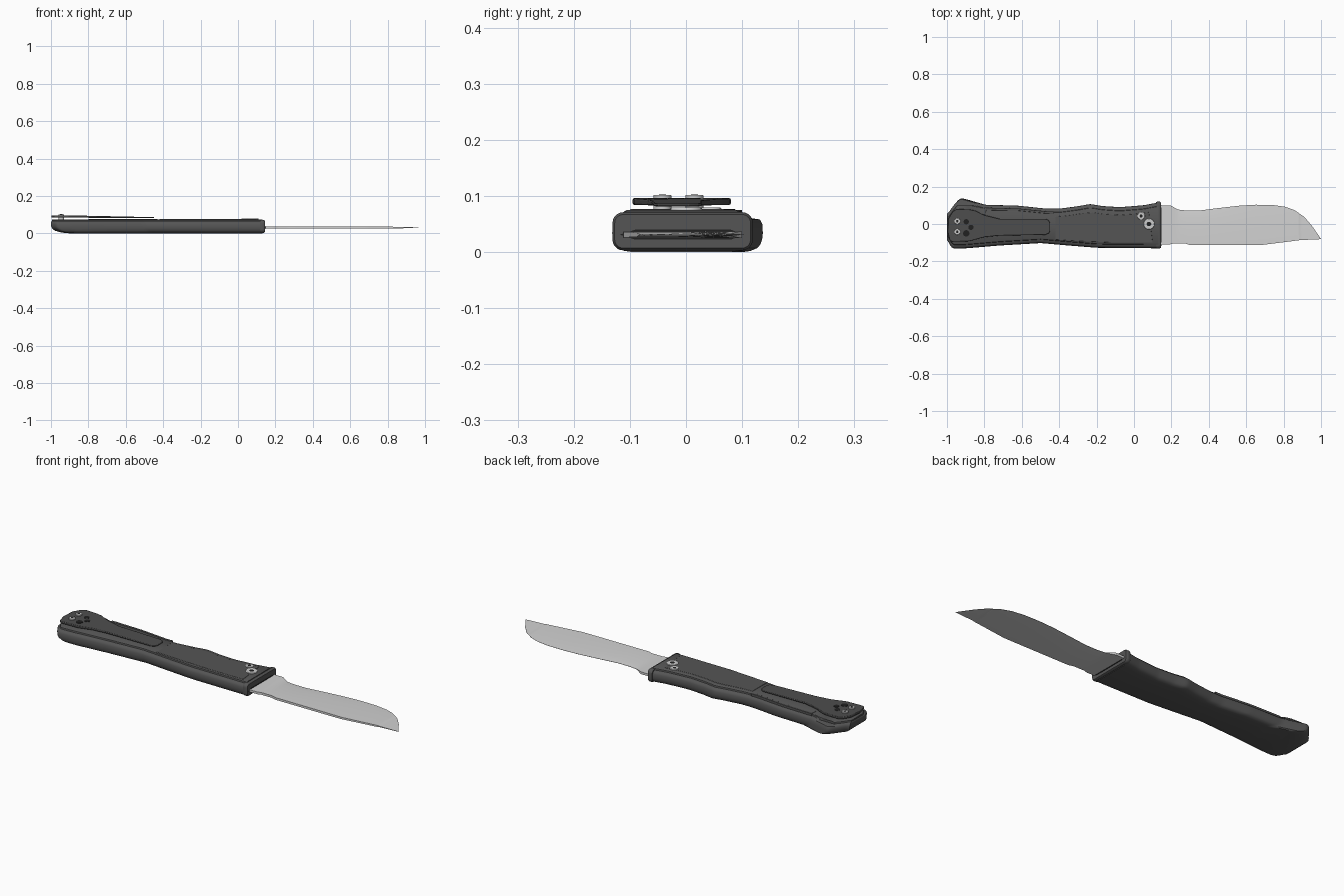
import bpy, bmesh, math

if "Cube" in bpy.data.objects:
    bpy.data.objects.remove(bpy.data.objects["Cube"])


def material(name, v):
    m = bpy.data.materials.new(name)
    m.diffuse_color = (v, v, v, 1)
    m.use_nodes = True
    m.node_tree.nodes["Principled BSDF"].inputs["Base Color"].default_value = m.diffuse_color
    return m


GRIP = material("dark grey grip", 0.09)
CLIP = material("charcoal clip", 0.075)
STEEL = material("bright steel", 0.64)
SCREW = material("screw metal", 0.6)
BLACK = material("black recess", 0.015)


def finish(name, bm, mat, angle=30, bevel=0):
    bmesh.ops.recalc_face_normals(bm, faces=bm.faces)
    me = bpy.data.meshes.new(name)
    bm.to_mesh(me)
    bm.free()
    ob = bpy.data.objects.new(name, me)
    bpy.context.collection.objects.link(ob)
    me.materials.append(mat)
    if bevel:
        b = ob.modifiers.new("Bevel", "BEVEL")
        b.width, b.segments, b.limit_method = bevel, 2, 'ANGLE'
    bpy.ops.object.select_all(action='DESELECT')
    ob.select_set(True)
    bpy.context.view_layer.objects.active = ob
    bpy.ops.object.shade_smooth_by_angle(angle=math.radians(angle))
    return ob


def lerp(pts, x):
    if x <= pts[0][0]:
        return pts[0][1]
    for (a, ya), (b, yb) in zip(pts, pts[1:]):
        if x <= b:
            return ya + (yb - ya) * (x - a) / (b - a)
    return pts[-1][1]


def soft(pts, x, w):
    # rounded version of a piecewise linear curve
    return sum(lerp(pts, x + w * k / 4) for k in range(-4, 5)) / 9


def loft(bm, rings, cap=True):
    vs = [[bm.verts.new(p) for p in r] for r in rings]
    n = len(vs[0])
    for a, b in zip(vs, vs[1:]):
        for i in range(n):
            j = (i + 1) % n
            bm.faces.new((a[i], a[j], b[j], b[i]))
    if cap:
        bm.faces.new(vs[0])
        bm.faces.new(vs[-1])


def plate(name, outline, zlow, zhigh, mat, bevel=0.0015):
    # flat plate whose heights may depend on x
    bm = bmesh.new()
    loft(bm, [[(x, y, zlow(x)) for x, y in outline],
              [(x, y, zhigh(x)) for x, y in outline]])
    return finish(name, bm, mat, 30, bevel)


def disc(name, x, y, z0, z1, r, mat, sides=24, bevel=0):
    ring = [(x + r * math.cos(2 * math.pi * i / sides),
             y + r * math.sin(2 * math.pi * i / sides)) for i in range(sides)]
    return plate(name, ring, lambda _: z0, lambda _: z1, mat, bevel)


# Handle: stacked outlines, rounded underneath, stepped shoulder on top
BACK = [(-1, .05), (-.965, .10), (-.93, .14), (-.80, .103), (-.62, .098), (-.47, .082),
        (-.40, .082), (-.30, .095), (-.235, .107), (-.17, .096), (-.075, .09), (.05, .10), (.13, .115)]
FRONT = [(-1, -.08), (-.975, -.132), (-.9, -.13), (-.72, -.115), (-.5, -.102),
         (-.35, -.115), (-.2, -.127), (.13, -.13)]
LEVELS = [  # z, side inset, left end inset
    (0, .036, .10), (.002, .022, .075), (.007, .010, .045), (.014, .004, .022), (.024, .001, .008),
    (.034, 0, .002), (.05, .001, 0), (.058, .005, 0), (.063, .011, .002), (.065, .019, .004),
    (.072, .021, .005), (.075, .026, .008)]
N = 130
bm = bmesh.new()
rings = []
for z, inset, left in LEVELS:
    back, front = [], []
    for i in range(N + 1):
        t = i / N
        x0 = -1 + 1.13 * t
        x = -1 + left + (1.13 - left) * t
        yb = soft(BACK, x0, .012) - inset
        if z > .06:  # the flared tail corner stays below the top face
            yb = min(yb, .10)
        back.append((x, yb, z))
        front.append((x, soft(FRONT, x0, .012) + inset, z))
    rings.append(back + front[::-1])
loft(bm, rings)
finish("handle", bm, GRIP, 35)

# Collar at the blade end, with the dark blade slot
bm = bmesh.new()


def collar(x, s):
    pts = []
    for cy, cz, a0 in ((.100, .052, 0), (-.112, .052, 90), (-.112, .022, 180), (.100, .022, 270)):
        for k in range(6):
            a = math.radians(a0 + 18 * k)
            pts.append((x, cy + (.019 - s) * math.cos(a), cz + (.019 - s) * math.sin(a)))
    return pts


loft(bm, [collar(.118, .003), collar(.124, 0), collar(.138, 0), collar(.144, .004)])
finish("collar", bm, GRIP, 35)
bm = bmesh.new()
slot = [(-.118, .031), (-.09, .022), (.08, .022), (.102, .031), (.08, .040), (-.09, .040)]
loft(bm, [[(x, y, z) for y, z in slot] for x in (.14, .146)])
finish("blade_slot", bm, BLACK)

# Raised lock strip on the back edge and a long raised rib on the top face
plate("lock_strip", [(-.80, .045), (-.79, .074), (-.62, .071), (-.47, .056), (-.43, .056),
                     (-.43, .068), (-.47, .068), (-.62, .083), (-.80, .088)],
      lambda x: .06, lambda x: .0765, GRIP)
rib = [(x, soft(BACK, x, .02) - .042) for x in [-.42 + .05 * i for i in range(11)]]
rib += [(.10, -.10), (-.1, -.10), (-.3, -.092), (-.42, -.084)]
plate("top_panel", rib, lambda x: .07, lambda x: .0765, GRIP)

# Blade: ground bevel towards the back, flat faces towards the spine
EDGE = [(.12, .10), (.195, .10), (.235, .077), (.28, .072), (.35, .072), (.45, .085), (.565, .098),
        (.65, .103), (.74, .102), (.81, .092), (.86, .073), (.91, .038), (.95, -.008), (1, -.08)]
GRIND = [(.12, .03), (.75, .027), (.80, .020), (.85, .000), (.88, -.022), (.884, -.083), (1, -.0805)]
SPINE = [(.12, -.11), (.19, -.11), (.21, -.104), (.275, -.104), (.295, -.112), (.685, -.112),
         (.78, -.10), (.89, -.086), (1, -.081)]
HALF = [(.12, .006), (.6, .0055), (.884, .004), (.89, .0025), (1, .0004)]
RIM = [(.12, .006), (.20, .006), (.24, .0006), (1, .0003)]
ZB = .031
bm = bmesh.new()
xs = [.12 + .01 * i for i in range(76)] + [.876, .88, .884, .888] + [.89 + .01 * i for i in range(12)]
rings = []
for x in xs:
    e, s = lerp(EDGE, x), lerp(SPINE, x)
    g = max(lerp(GRIND, x), s + .0004)
    g = min(g, e - .0003)
    h, r = lerp(HALF, x), lerp(RIM, x)
    rings.append([(x, e, ZB + r), (x, g, ZB + h), (x, s, ZB + h),
                  (x, s, ZB - h), (x, g, ZB - h), (x, e, ZB - r)])
loft(bm, rings)
finish("blade", bm, STEEL, 20)

# Pocket clip: wide head at the tail, narrow springy arm
clip = [(-.997, -.04), (-.985, -.088), (-.97, -.095), (-.88, -.092), (-.80, -.070), (-.72, -.062),
        (-.475, -.058), (-.455, -.050), (-.448, -.035), (-.448, .005), (-.458, .022), (-.475, .028),
        (-.72, .028), (-.80, .048), (-.85, .072), (-.88, .078), (-.95, .080), (-.97, .066), (-.992, .03)]


def clip_low(x):
    return .0815 + .003 * (-.448 - x) / .55


def clip_high(x):
    return .0865 + .0095 * min(1, (-.448 - x) / .45)


plate("pocket_clip", clip, clip_low, clip_high, CLIP, .003)

# Clip screws with standoffs, and the spare holes beside them
for i, y in enumerate((.015, -.042)):
    disc(f"clip_screw_{i + 1}", -.945, y, .07, .102, .016, SCREW, 24, .002)
    disc(f"clip_screw_socket_{i + 1}", -.945, y, .10, .1024, .007, BLACK, 6)
for i, (x, y) in enumerate(((-.897, .012), (-.897, -.050), (-.872, -.018))):
    disc(f"clip_hole_{i + 1}", x, y, .09, .0965, .017 - .003 * (i != 1), BLACK)

# Pivot screw and the small stop screw beside it
for name, x, y, r in (("pivot_screw", .08, 0, .029), ("stop_screw", .038, .043, .020)):
    disc(name, x, y, .07, .079, r, SCREW, 32, .002)
    disc(name + "_socket", x, y, .075, .0794, r * .45, BLACK, 6)
